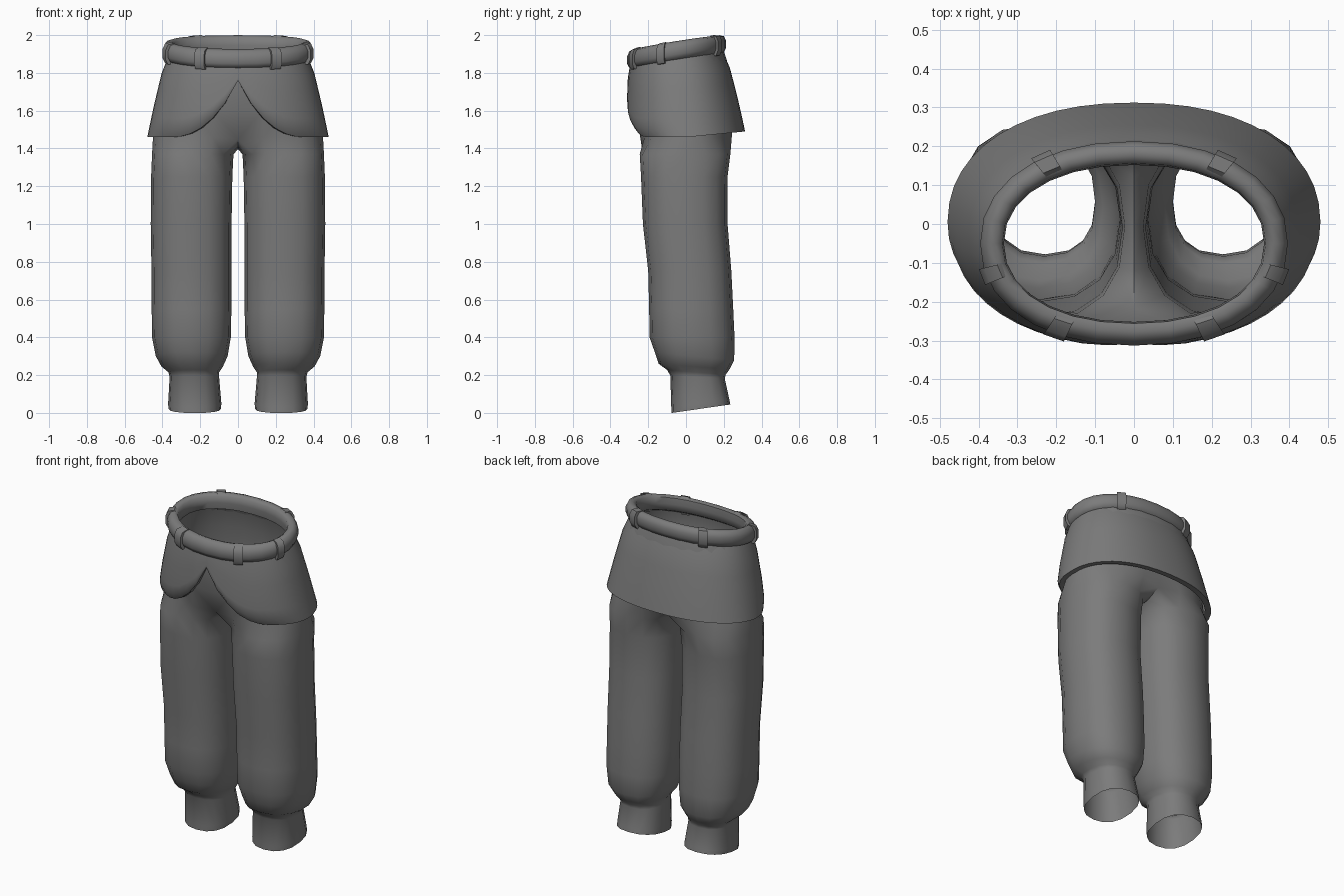
import bpy, bmesh, math
from mathutils import Vector

if "Cube" in bpy.data.objects:
    bpy.data.objects.remove(bpy.data.objects["Cube"])

grey = bpy.data.materials.new("grey_cloth")
grey.diffuse_color = (0.2, 0.2, 0.2, 1)
grey.use_nodes = True
grey.node_tree.nodes["Principled BSDF"].inputs["Base Color"].default_value = grey.diffuse_color


def finish(name, bm, angle=50, mirror=False):
    bmesh.ops.recalc_face_normals(bm, faces=bm.faces)
    me = bpy.data.meshes.new(name)
    bm.to_mesh(me)
    bm.free()
    me.materials.append(grey)
    ob = bpy.data.objects.new(name, me)
    bpy.context.collection.objects.link(ob)
    bpy.context.view_layer.objects.active = ob
    ob.select_set(True)
    if mirror:
        m = ob.modifiers.new("mirror", 'MIRROR')
        m.merge_threshold = 0.002
        bpy.ops.object.modifier_apply(modifier=m.name)
    bpy.ops.object.shade_smooth_by_angle(angle=math.radians(angle))
    ob.select_set(False)
    return ob


def oval(a, cx, cy, rx, ry, p=0.9):
    """Point on a squarish oval; angle 0 is the front, a quarter turn is +x."""
    s, c = math.sin(a), math.cos(a)
    return (cx + rx * math.copysign(abs(s) ** p, s),
            cy - ry * math.copysign(abs(c) ** p, c))


def bridge(bm, a, b, closed=True):
    n = len(a)
    for i in range(n if closed else n - 1):
        j = (i + 1) % n
        bm.faces.new((a[i], a[j], b[j], b[i]))


# --- Trousers: one half, mirrored. Leg rings: z, inner x, outer x, front y, back y, slope
LEG = [(0.022, .09, .368, -.078, .235, .145), (0.05, .088, .37, -.078, .23, .12),
       (0.19, .10, .362, -.083, .205, -.05), (0.215, .10, .368, -.10, .21, -.08),
       (0.245, .08, .405, -.145, .23, -.08), (0.30, .055, .435, -.165, .255, -.1),
       (0.40, .038, .455, -.193, .257, 0), (0.55, .035, .457, -.195, .25, 0),
       (0.75, .035, .458, -.20, .24, 0), (1.0, .034, .462, -.228, .22, 0),
       (1.25, .03, .46, -.238, .22, 0), (1.37, .024, .455, -.245, .235, 0)]
N = 16
bm = bmesh.new()
prev = None
for z, xi, xo, yf, yb, slope in LEG:
    cx, cy = (xi + xo) / 2, (yf + yb) / 2
    ring = []
    for i in range(N):
        x, y = oval(math.tau * i / N, cx, cy, (xo - xi) / 2, (yb - yf) / 2, .85)
        ring.append(bm.verts.new((x, y, z + slope * (y - cy))))
    if prev:
        bridge(bm, prev, ring)
    prev = ring

# crotch seam on the centre line, then hip rings: z, half width, front y, back y, tilt
seam = {i: bm.verts.new((0, y, z)) for i, y, z in
        ((14, -.215, 1.45), (13, -.12, 1.41), (12, 0, 1.395), (11, .12, 1.41), (10, .21, 1.45))}
HIPS = [(1.46, .45, -.25, .25, 0), (1.6, .435, -.277, .25, 0), (1.75, .405, -.292, .235, .05),
        (1.84, .38, -.292, .215, .12), (1.92, .355, -.275, .185, .16)]
up = None
for k, (z, rx, yf, yb, tilt) in enumerate(HIPS):
    half = []
    for s in range(13):
        if k == 0 and s in (0, 12):
            half.append(seam[14 if s == 0 else 10])
            continue
        x, y = oval(math.pi * s / 12, 0, (yf + yb) / 2, rx, (yb - yf) / 2)
        half.append(bm.verts.new((0 if s in (0, 12) else x, y, z + tilt * (y + .05))))
    if k == 0:
        top = [None] * N
        for s in range(13):
            top[(14 + s) % N] = half[s]
        for i in (11, 12, 13):
            top[i] = seam[i]
        bridge(bm, prev, top)
    else:
        bridge(bm, up, half, closed=False)
    up = half
finish("trousers", bm, 60, mirror=True)


# --- Skirt flap: hangs from the belt and parts in an inverted V at the front
def edge_height(x, y):
    if y > 0:
        return 1.46 + .03 * min(1, y / .3)
    return 1.46 + .30 * max(0, 1 - abs(x) / .33) ** 2.1


def flap_size(t):
    """Half width, front y, back y for t = 0 at the belt to 1 at the hem."""
    keys = [(0, .372, -.295, .195), (.2, .405, -.308, .235), (.6, .445, -.317, .28),
            (.88, .47, -.315, .308), (1, .48, -.305, .318)]
    for a, b in zip(keys, keys[1:]):
        if t <= b[0]:
            f = (t - a[0]) / (b[0] - a[0])
            return [u + (v - u) * f for u, v in zip(a[1:], b[1:])]
    return keys[-1][1:]


M = 48
bm = bmesh.new()
prev = None
for row, t in enumerate((0, .2, .4, .6, .75, .88, 1, 1)):
    ring = []
    for i in range(M):
        a = math.tau * i / M
        hx, hy = oval(a, 0, 0, .46, .3)
        z0 = 1.88 + .12 * (hy * .85)
        z = z0 + (edge_height(hx, hy) - z0) * t
        rx, yf, yb = flap_size(min(1, (z0 - z) / (z0 - 1.46)))
        x, y = oval(a, 0, (yf + yb) / 2, rx, (yb - yf) / 2)
        if row >= 6 and hy < 0:                    # front hem rounds inward
            y += .022 * min(1, -hy / .2) * min(1, abs(hx) / .15)
        if row == 7:                               # hem turns in to the cloth below
            x, y, z = x * .93, y * .88, z + .004
        ring.append(bm.verts.new((x, y, z)))
    if prev:
        bridge(bm, prev, ring)
    prev = ring
finish("skirt_flap", bm, 45)


# --- Belt: a rounded band following the tilted waist
def waist(a, out, h):
    x, y = oval(a, 0, -.05, .365 + out, .232 + out, .92)
    t = (y + .3) / .5
    return Vector((x, y, 1.872 + .105 * t - .025 * t * t + h))


BAND = [(-.005, -.05), (.018, -.045), (.031, -.02), (.031, .015), (.018, .042),
        (-.005, .05), (-.026, .038), (-.03, .0), (-.025, -.04)]
bm = bmesh.new()
W = 28
rings = [[bm.verts.new(waist(math.tau * i / W, o, h)) for o, h in BAND] for i in range(W)]
for i in range(W):
    bridge(bm, rings[i], rings[(i + 1) % W])
finish("belt", bm, 60)

# --- Belt loops: narrow straps wrapped over the band
LOOP = [(.0, -.062), (.03, -.056), (.043, -.03), (.043, .02), (.03, .047), (-.005, .054), (-.02, .04)]
for name, a in (("front", .50), ("side", 1.83 - .55), ("back", math.pi - .60)):
    for side, sgn in (("right", 1), ("left", -1)):
        bm = bmesh.new()
        ends = [[bm.verts.new(waist(sgn * a + d, o, h)) for o, h in LOOP] for d in (-.075, .075)]
        bridge(bm, ends[0], ends[1])
        bm.faces.new(ends[0])
        bm.faces.new(ends[1])
        finish(f"belt_loop_{name}_{side}", bm, 50)
